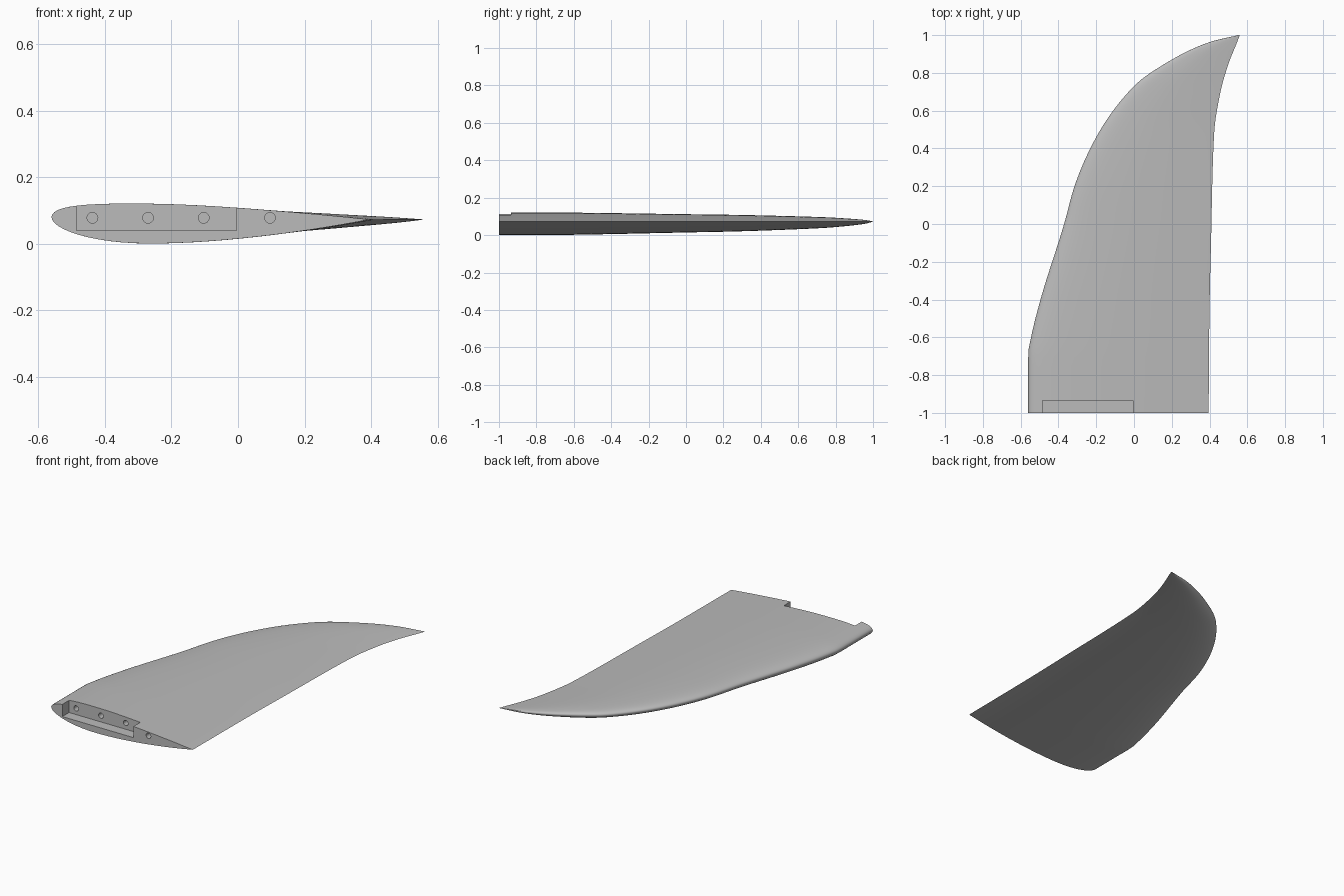
import bpy, bmesh, math
from mathutils import Matrix, Vector

cube = bpy.data.objects.get("Cube")
if cube:
    bpy.data.objects.remove(cube, do_unlink=True)

# Planform: (y, x) points along the leading and trailing edges
LEADING = [(-1, -.56), (-.69, -.56), (-.6, -.545), (-.4, -.495), (0, -.37), (.2, -.315),
           (.46, -.2), (.73, 0), (.87, .2), (.963, .4), (1, .552)]
TRAILING = [(-1, .395), (-.5, .399), (0, .41), (.2, .414), (.49, .425), (.7, .458),
            (.847, .5), (.968, .548), (1, .56)]
ROOT_CHORD = .955
EDGE_Z = .073
CHORD_STEPS, ROWS = 64, 64


def smooth_value(points, y):
    """Monotone cubic interpolation through the planform points."""
    slopes = [(b[1] - a[1]) / (b[0] - a[0]) for a, b in zip(points, points[1:])]
    tangents = [slopes[0]]
    for s, t in zip(slopes, slopes[1:]):
        tangents.append(2 * s * t / (s + t) if s * t > 0 else 0)
    tangents.append(slopes[-1])
    i = 0
    while i < len(slopes) - 1 and y > points[i + 1][0]:
        i += 1
    (y0, x0), (y1, x1) = points[i], points[i + 1]
    h = y1 - y0
    t = (y - y0) / h
    blend = t * t * (3 - 2 * t)
    return (x0 + (x1 - x0) * blend + h * t * (1 - t) ** 2 * tangents[i]
            - h * t * t * (1 - t) * tangents[i + 1])


def section(y):
    """Closed airfoil loop, fuller below than above, scaled by the local chord."""
    lead, trail = smooth_value(LEADING, y), smooth_value(TRAILING, y)
    chord = trail - lead
    loop = []
    for k in range(CHORD_STEPS):
        a = math.tau * k / CHORD_STEPS
        f = (1 + math.cos(a)) / 2
        half = .625 * (.2969 * math.sqrt(f) - .126 * f - .3516 * f ** 2
                       + .2843 * f ** 3 - .1036 * f ** 4)
        camber = -.018 * (1 - ((f - .3) / (.3 if f < .3 else .7)) ** 2)
        side = 0 if k == 0 else math.copysign(1, math.sin(a))
        z = EDGE_Z + chord * (.0075 * (1 - f) + camber + side * half)
        loop.append(Vector((lead + f * chord, y, z)))
    return loop


def make_object(name, bm):
    bmesh.ops.recalc_face_normals(bm, faces=bm.faces)
    mesh = bpy.data.meshes.new(name)
    bm.to_mesh(mesh)
    bm.free()
    obj = bpy.data.objects.new(name, mesh)
    bpy.context.collection.objects.link(obj)
    return obj


# Fin body: loft with rows bunched towards the tip
bm = bmesh.new()
rings = []
for r in range(ROWS + 1):
    y = -1 + 2 * math.sin(math.pi / 2 * r / ROWS)
    rings.append([bm.verts.new(p) for p in section(y)])
for a, b in zip(rings, rings[1:]):
    for k in range(CHORD_STEPS):
        n = (k + 1) % CHORD_STEPS
        bm.faces.new((a[k], a[n], b[n], b[k]))
bm.faces.new(rings[0])
bm.faces.new(rings[-1])
fin = make_object("fin", bm)

grey = bpy.data.materials.new("light grey")
grey.use_nodes = True
grey.diffuse_color = (.5, .5, .5, 1)
grey.node_tree.nodes["Principled BSDF"].inputs["Base Color"].default_value = (.5, .5, .5, 1)
fin.data.materials.append(grey)


def cut(name, bm):
    cutter = make_object(name, bm)
    cutter.hide_render = True
    mod = fin.modifiers.new(name, 'BOOLEAN')
    mod.operation = 'DIFFERENCE'
    mod.solver = 'EXACT'
    mod.object = cutter
    bpy.ops.object.select_all(action='DESELECT')
    bpy.context.view_layer.objects.active = fin
    fin.select_set(True)
    bpy.ops.object.modifier_apply(modifier=name)
    bpy.data.objects.remove(cutter, do_unlink=True)


# Mounting notch, open to the root and the top
bm = bmesh.new()
bmesh.ops.create_cube(bm, size=1, matrix=Matrix.Translation((-.245, -1.0175, .14))
                      @ Matrix.Diagonal((.48, .165, .2, 1)))
cut("mounting_notch", bm)

# Bolt holes: three in the notch wall, one in the root face
for i, (x, face_y) in enumerate([(-.437, -.935), (-.27, -.935), (-.103, -.935), (.096, -1)]):
    bm = bmesh.new()
    bmesh.ops.create_cone(bm, cap_ends=True, segments=24, radius1=.016, radius2=.016, depth=.15,
                          matrix=Matrix.Translation((x, face_y + .035, .078))
                          @ Matrix.Rotation(math.pi / 2, 4, 'X'))
    cut("bolt_hole_%d" % (i + 1), bm)

bpy.ops.object.shade_smooth_by_angle(angle=math.radians(35))
